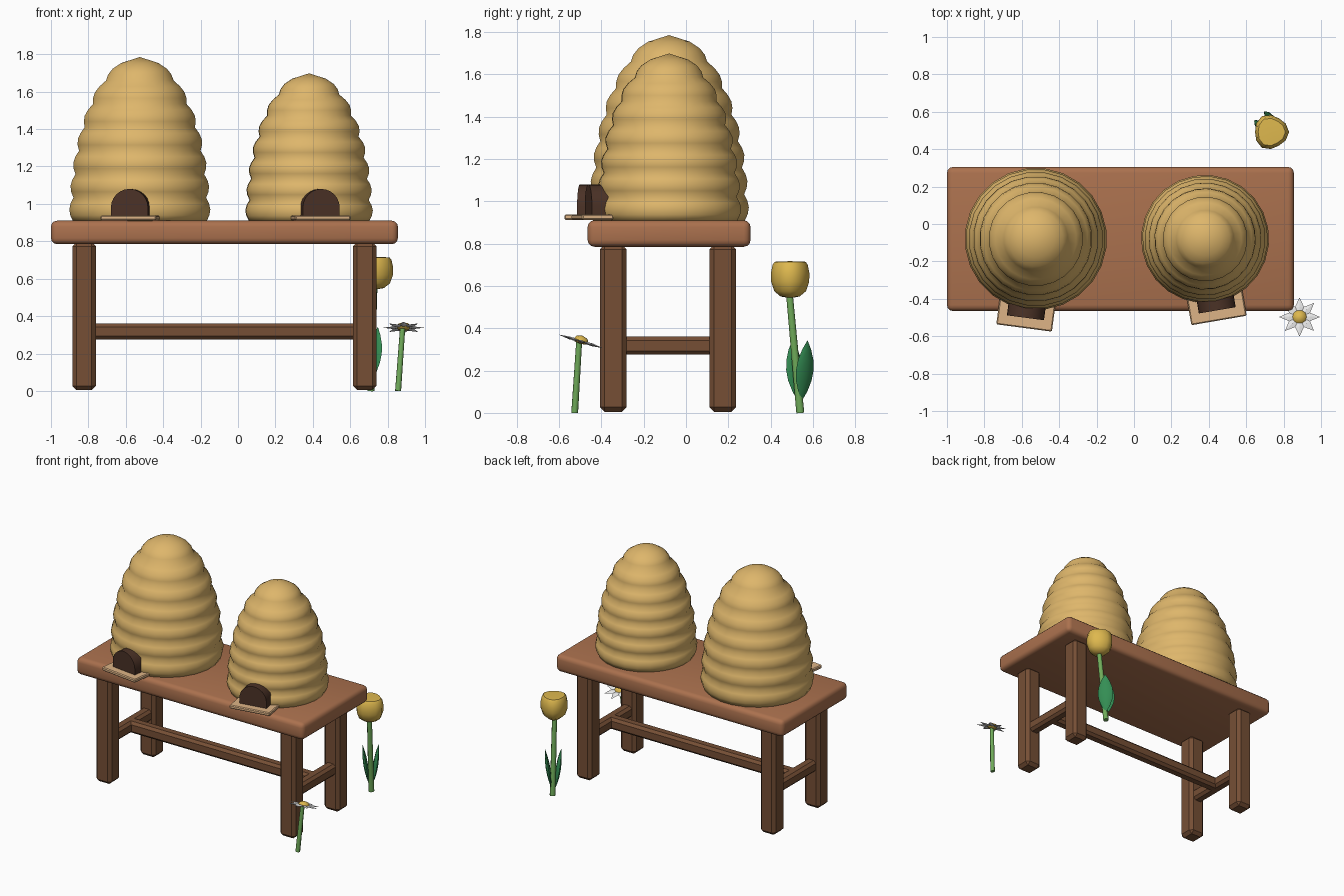
import bpy, bmesh, math
from mathutils import Vector, Matrix

if "Cube" in bpy.data.objects:
    bpy.data.objects.remove(bpy.data.objects["Cube"])


def material(name, rgb):
    lin = [((c / 255 + 0.055) / 1.055) ** 2.4 for c in rgb]
    m = bpy.data.materials.new(name)
    m.diffuse_color = (*lin, 1)
    m.use_nodes = True
    m.node_tree.nodes["Principled BSDF"].inputs["Base Color"].default_value = m.diffuse_color
    return m


TOP = material("bench_top_wood", (171, 113, 78))
LEG = material("leg_wood", (118, 79, 53))
STRAW = material("straw", (222, 182, 107))
DARK = material("dark_entrance", (75, 50, 38))
BOARD = material("pale_wood", (222, 180, 134))
STEM = material("stem_green", (112, 172, 90))
LEAF = material("leaf_green", (52, 142, 84))
YELLOW = material("petal_yellow", (222, 184, 78))
WHITE = material("petal_white", (232, 232, 232))


def finish(name, bm, mat, smooth=None):
    bmesh.ops.recalc_face_normals(bm, faces=bm.faces)
    me = bpy.data.meshes.new(name)
    bm.to_mesh(me)
    bm.free()
    me.materials.append(mat)
    ob = bpy.data.objects.new(name, me)
    bpy.context.collection.objects.link(ob)
    if smooth:
        bpy.ops.object.select_all(action='DESELECT')
        bpy.context.view_layer.objects.active = ob
        ob.select_set(True)
        bpy.ops.object.shade_smooth_by_angle(angle=math.radians(smooth))
    return ob


def box(name, lo, hi, bevel, mat, segments=1, matrix=Matrix()):
    lo, hi = Vector(lo), Vector(hi)
    bm = bmesh.new()
    bmesh.ops.create_cube(bm, size=1)
    bmesh.ops.scale(bm, vec=hi - lo, verts=bm.verts)
    bmesh.ops.translate(bm, vec=(lo + hi) / 2, verts=bm.verts)
    bmesh.ops.bevel(bm, geom=bm.edges[:], offset=bevel, segments=segments,
                    profile=0.5, affect='EDGES')
    bm.transform(matrix)
    return finish(name, bm, mat, 35 if segments > 1 else None)


def lathe(name, profile, sides, mat, matrix=Matrix(), smooth=None, lobe=0.0):
    """Spin (radius, z) points around z; lobe gives a three-sided swelling."""
    bm = bmesh.new()
    rings = []
    for r, z in profile:
        if r < 1e-4:
            rings.append([bm.verts.new((0, 0, z))])
            continue
        ring = []
        for i in range(sides):
            a = 2 * math.pi * i / sides
            q = r * (1 + lobe * math.cos(3 * a))
            ring.append(bm.verts.new((q * math.cos(a), q * math.sin(a), z)))
        rings.append(ring)
    for a, b in zip(rings, rings[1:]):
        for i in range(sides):
            j = (i + 1) % sides
            if len(b) == 1:
                bm.faces.new((a[i], a[j], b[0]))
            elif len(a) == 1:
                bm.faces.new((a[0], b[j], b[i]))
            else:
                bm.faces.new((a[i], a[j], b[j], b[i]))
    for ring in (rings[0], rings[-1]):
        if len(ring) > 1:
            bm.faces.new(ring)
    bm.transform(matrix)
    return finish(name, bm, mat, smooth)


def stem(name, start, end, r0, r1):
    start, d = Vector(start), Vector(end) - Vector(start)
    m = Matrix.Translation(start) @ d.to_track_quat('Z', 'Y').to_matrix().to_4x4()
    lathe(name, [(r0, 0), (r1, d.length)], 8, STEM, m, 50)


# Bench
box("bench_top", (-1, -0.465, 0.785), (0.855, 0.305, 0.91), 0.032, TOP, 3)
for side, x in (("left", -0.823), ("right", 0.678)):
    for end, y in (("front", -0.343), ("back", 0.173)):
        box(f"leg_{end}_{side}", (x - 0.063, y - 0.063, 0.005),
            (x + 0.063, y + 0.063, 0.795), 0.022, LEG)
    box(f"side_rail_{side}", (x - 0.04, -0.31, 0.275), (x + 0.04, 0.14, 0.36), 0.018, LEG)
box("long_rail", (-0.83, -0.125, 0.275), (0.685, -0.045, 0.36), 0.018, LEG)


# Hives: domed stack of seven straw coils with an arched entrance and a ledge
def hive(side, x, radius, height, turn):
    base, coils, steps = 0.908, 7, 4
    profile = []
    for k in range(coils * steps + 1):
        t = k / (coils * steps)
        env = radius * math.sqrt(max(0, 1 - t ** 2.1))
        groove = 0.02 * (1 - abs(math.sin(math.pi * coils * t)))
        profile.append((max(0, env + 0.003 - groove) if t < 1 else 0, base + height * t))
    place = Matrix.Translation((x, -0.08, 0)) @ Matrix.Rotation(math.radians(turn), 4, 'Z')
    lathe(f"{side}_hive", profile, 24, STRAW, place, 80)

    out = -radius - 0.102
    box(f"{side}_landing_board", (-0.15, out, 0.912), (0.15, out + 0.15, 0.938),
        0.006, BOARD, 1, place)

    bm = bmesh.new()
    pts = [(-0.1, 0.93), (0.1, 0.93)]
    pts += [(0.1 * math.cos(a), 0.98 + 0.1 * math.sin(a))
            for a in (math.pi * i / 12 for i in range(13))]
    face = bm.faces.new([bm.verts.new((px, -radius - 0.047, pz)) for px, pz in pts])
    ext = bmesh.ops.extrude_face_region(bm, geom=[face])
    bmesh.ops.translate(bm, vec=(0, 0.15, 0),
                        verts=[v for v in ext["geom"] if isinstance(v, bmesh.types.BMVert)])
    bm.transform(place)
    finish(f"{side}_entrance", bm, DARK, 35)


hive("left", -0.525, 0.378, 0.877, -7.5)
hive("right", 0.38, 0.34, 0.79, 9.7)

# Daisy: leaning stem, eight pointed petals, domed centre
stem("daisy_stem", (0.856, -0.526, 0), (0.88, -0.505, 0.335), 0.016, 0.014)
tilt = Matrix.Translation((0.885, -0.497, 0.338)) @ Matrix.Rotation(math.radians(-17), 4, 'X')
bm = bmesh.new()
for i in range(8):
    turn = Matrix.Rotation(math.pi * i / 4, 4, 'Z')
    rim = [bm.verts.new(turn @ Vector(p)) for p in
           ((0, 0, 0), (0.055, -0.024, 0), (0.11, 0, 0), (0.055, 0.024, 0))]
    for z in (0.007, -0.007):
        mid = bm.verts.new(turn @ Vector((0.055, 0, z)))
        for j in range(4):
            bm.faces.new((rim[j], rim[(j + 1) % 4], mid))
bm.transform(tilt)
finish("daisy_petals", bm, WHITE)
lathe("daisy_centre", [(0, -0.012), (0.03, -0.008), (0.038, 0.004), (0.028, 0.02), (0, 0.028)],
      10, YELLOW, tilt, 60)

# Tulip: leaning stem, lobed cup, two leaves facing opposite ways
stem("tulip_stem", (0.71, 0.54, 0), (0.73, 0.488, 0.57), 0.02, 0.017)
cup = [(0, 0.542), (0.045, 0.55), (0.075, 0.575), (0.09, 0.62), (0.091, 0.66),
       (0.083, 0.70), (0.073, 0.714), (0, 0.717)]
lathe("tulip_cup", cup, 12, YELLOW, Matrix.Translation((0.732, 0.492, 0)), 50, 0.07)
blade = [(0, -0.145), (0.028, -0.1), (0.048, -0.05), (0.055, 0), (0.048, 0.05),
         (0.028, 0.1), (0, 0.145)]
for n, a in (("outer", 41), ("inner", 221)):
    a = math.radians(a)
    m = (Matrix.Translation((0.706 + 0.035 * math.cos(a), 0.538 + 0.035 * math.sin(a), 0.2))
         @ Matrix.Rotation(a, 4, 'Z') @ Matrix.Rotation(math.radians(8), 4, 'Y')
         @ Matrix.Diagonal((0.28, 1, 1, 1)))
    lathe(f"tulip_leaf_{n}", blade, 8, LEAF, m, 50)
